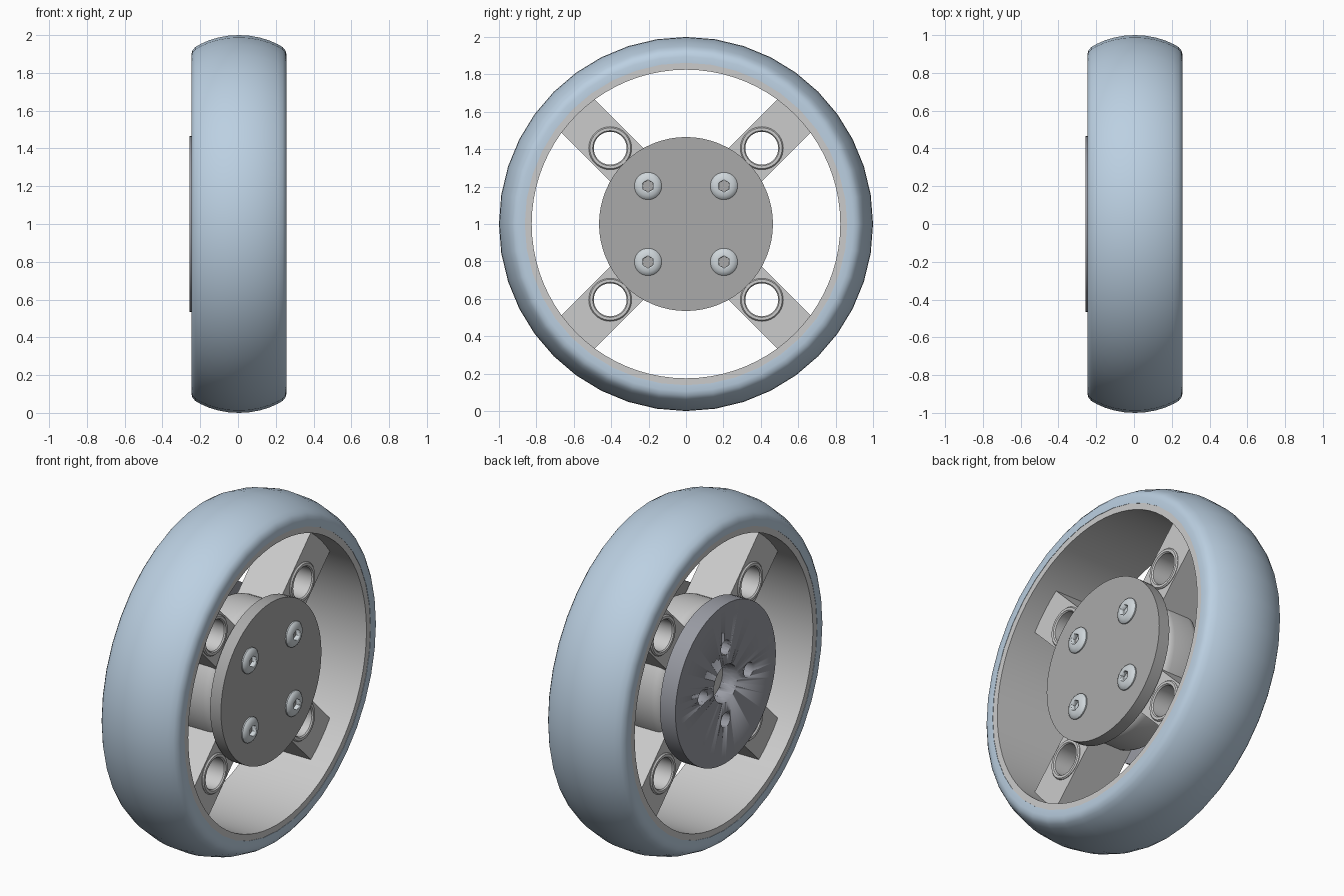
import bpy, bmesh, math
from mathutils import Matrix, Vector

if "Cube" in bpy.data.objects:
    bpy.data.objects.remove(bpy.data.objects["Cube"])

CENTER = Vector((0, 0, 1))


def material(name, rgb):
    m = bpy.data.materials.new(name)
    m.diffuse_color = (*rgb, 1)
    m.use_nodes = True
    m.node_tree.nodes["Principled BSDF"].inputs["Base Color"].default_value = m.diffuse_color
    return m


BLUE = material("pale_blue_rubber", (0.50, 0.63, 0.76))
DARK = material("dark_plate", (0.40, 0.40, 0.40))
SLATE = material("slate_plate", (0.32, 0.33, 0.37))
STEEL = material("bolt_steel", (0.62, 0.67, 0.70))


def finish(name, bm, mat=None, smooth=35):
    bmesh.ops.remove_doubles(bm, verts=bm.verts, dist=1e-5)
    bmesh.ops.recalc_face_normals(bm, faces=bm.faces)
    me = bpy.data.meshes.new(name)
    bm.to_mesh(me)
    bm.free()
    ob = bpy.data.objects.new(name, me)
    bpy.context.collection.objects.link(ob)
    if mat:
        me.materials.append(mat)
    if smooth:
        bpy.ops.object.select_all(action='DESELECT')
        ob.select_set(True)
        bpy.context.view_layer.objects.active = ob
        bpy.ops.object.shade_smooth_by_angle(angle=math.radians(smooth))
    return ob


def lathe(name, profile, y=0, z=0, steps=64, mat=None, closed=True):
    """Revolve (x, radius) points about an x-axis line at wheel offset y, z."""
    bm = bmesh.new()
    vs = [bm.verts.new((x, 0, r)) for x, r in profile]
    pairs = list(zip(vs, vs[1:])) + ([(vs[-1], vs[0])] if closed else [])
    edges = [bm.edges.new(p) for p in pairs]
    bmesh.ops.spin(bm, geom=vs + edges, axis=(1, 0, 0), cent=(0, 0, 0),
                   angle=2 * math.pi, steps=steps, use_duplicate=False)
    bmesh.ops.translate(bm, verts=bm.verts, vec=CENTER + Vector((0, y, z)))
    return finish(name, bm, mat)


def solid(name, x0, x1, r, y=0, z=0, steps=64, mat=None):
    return lathe(name, [(x0, 0), (x0, r), (x1, r), (x1, 0)], y, z, steps, mat, closed=False)


def cut(target, cutters):
    for c in cutters:
        mod = target.modifiers.new("cut", 'BOOLEAN')
        mod.operation, mod.solver, mod.object = 'DIFFERENCE', 'EXACT', c
        bpy.context.view_layer.objects.active = target
        bpy.ops.object.modifier_apply(modifier=mod.name)
    for c in cutters:
        bpy.data.objects.remove(c)


# Tyre: crowned tread with rounded shoulders
MID, HALF = 0.005, 0.252
half = [(HALF, 0.862), (HALF, 0.895), (0.247, 0.917), (0.232, 0.936), (0.205, 0.952),
        (0.16, 0.972), (0.11, 0.987), (0.055, 0.997)]
tyre = [(MID + x, r) for x, r in half] + [(MID, 1.0)] + [(MID - x, r) for x, r in reversed(half)]
lathe("tyre", tyre, steps=40, mat=BLUE)

# Rim
lathe("rim", [(-0.245, 0.825), (-0.245, 0.866), (0.255, 0.866), (0.255, 0.825)], steps=80)

# Hub body with rounded shoulders
R, F, W = 0.415, 0.07, 0.135
arc = [(W - F + F * math.sin(a), R - F + F * math.cos(a))
       for a in (math.radians(15 * i) for i in range(7))]
lathe("hub", [(-0.16, 0), (-0.16, 0.3), (-W, 0.3)] + [(-x, r) for x, r in reversed(arc)]
      + arc + [(W, 0.3), (0.15, 0.3), (0.15, 0)], closed=False)

# Four diagonal spokes, each with a tube boss through it
for i in range(4):
    a = math.radians(45 + 90 * i)
    y, z = 0.573 * math.cos(a), 0.573 * math.sin(a)
    bm = bmesh.new()
    bmesh.ops.create_cube(bm, size=1)
    bmesh.ops.scale(bm, verts=bm.verts, vec=(0.26, 0.54, 0.25))
    bmesh.ops.translate(bm, verts=bm.verts, vec=(0, 0.57, 0))
    bmesh.ops.rotate(bm, verts=bm.verts, cent=(0, 0, 0), matrix=Matrix.Rotation(a, 3, 'X'))
    bmesh.ops.translate(bm, verts=bm.verts, vec=CENTER)
    spoke = finish(f"spoke_{i + 1}", bm, smooth=0)
    cut(spoke, [solid("spoke_cutter", -0.3, 0.3, 0.105, y, z, 40)])
    ring = [(0.133, 0.088), (0.14, 0.094), (0.14, 0.109), (0.133, 0.115)]
    lathe(f"spoke_tube_{i + 1}", ring + [(-x, r) for x, r in reversed(ring)], y, z, 40)

# Cover plate with four recessed button-head bolts
cover = solid("cover_plate", 0.145, 0.215, 0.465, mat=DARK)
spots = [(y, z) for y in (-0.203, 0.203) for z in (-0.203, 0.203)]
for i, (y, z) in enumerate(spots):
    bolt = lathe(f"bolt_{i + 1}", [(0.18, 0), (0.18, 0.073), (0.222, 0.073), (0.23, 0.066),
                                   (0.237, 0.052), (0.24, 0.036), (0.24, 0)],
                 y, z, 32, STEEL, closed=False)
    cut(bolt, [solid("socket_cutter", 0.215, 0.3, 0.032, y, z, 6)])

# Mounting plate with axle bore and four screw holes
mount = solid("mounting_plate", -0.257, -0.157, 0.465, mat=SLATE)
cutters = [solid("bore_cutter", -0.3, -0.1, 0.11, steps=40)]
cutters += [solid("hole_cutter", -0.3, -0.1, 0.043, y, z, 24)
            for y, z in ((0.212, 0), (-0.212, 0), (0, 0.212), (0, -0.212))]
cut(mount, cutters)
